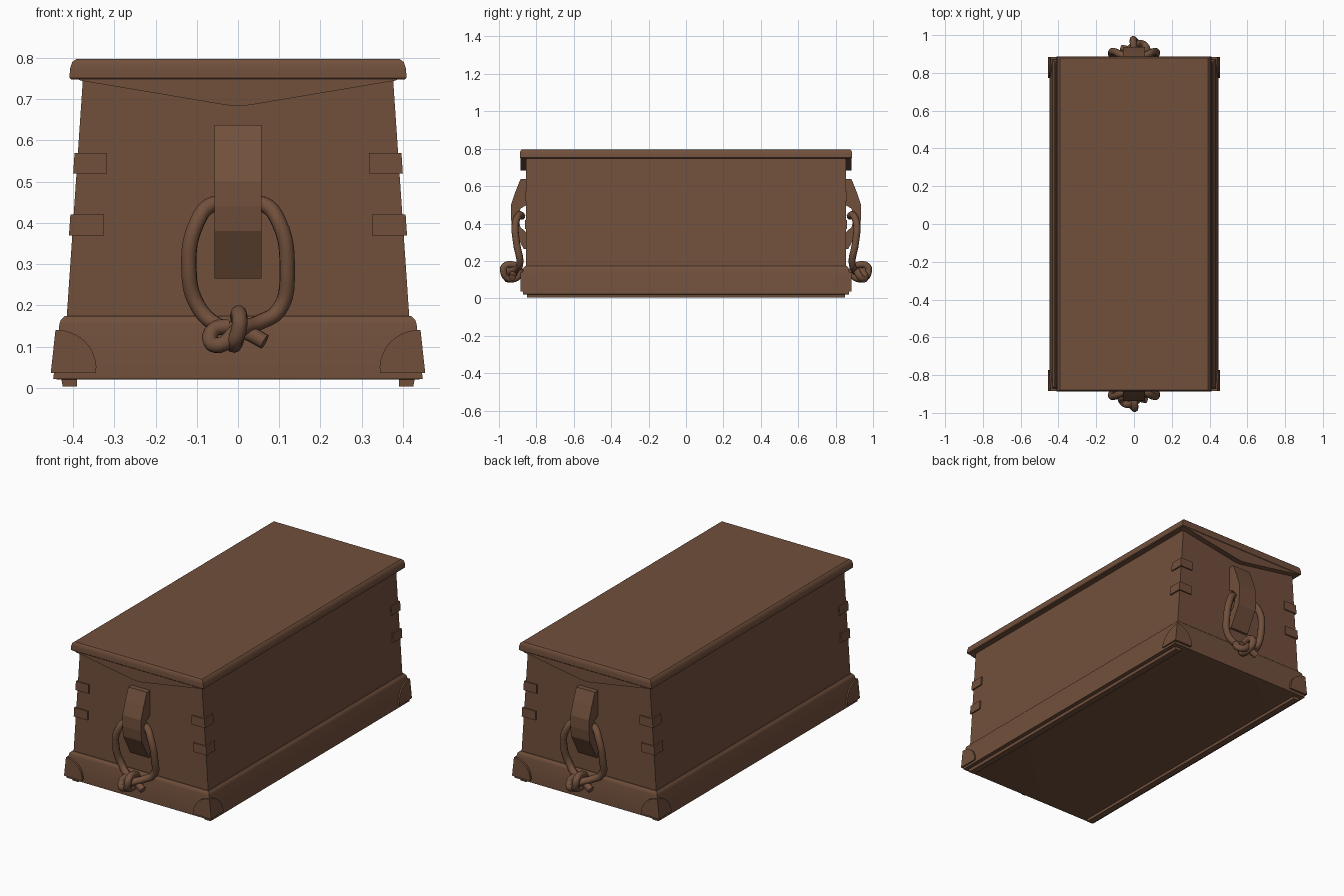
import bpy, bmesh, math
from mathutils import Vector

cube = bpy.data.objects.get("Cube")
if cube:
    bpy.data.objects.remove(cube, do_unlink=True)

brown = bpy.data.materials.new("brown_wood")
brown.use_nodes = True
COLOUR = (0.165, 0.08, 0.045, 1)
brown.diffuse_color = COLOUR
brown.node_tree.nodes["Principled BSDF"].inputs["Base Color"].default_value = COLOUR


def loft(name, rings, smooth=False):
    """Skin a stack of equal rings and cap both ends."""
    bm = bmesh.new()
    loops = [[bm.verts.new(p) for p in ring] for ring in rings]
    n = len(loops[0])
    for a, b in zip(loops, loops[1:]):
        for i in range(n):
            j = (i + 1) % n
            bm.faces.new((a[i], a[j], b[j], b[i]))
    bm.faces.new(loops[0][::-1])
    bm.faces.new(loops[-1])
    bmesh.ops.recalc_face_normals(bm, faces=bm.faces)
    mesh = bpy.data.meshes.new(name)
    bm.to_mesh(mesh)
    bm.free()
    mesh.materials.append(brown)
    obj = bpy.data.objects.new(name, mesh)
    bpy.context.collection.objects.link(obj)
    if smooth:
        bpy.ops.object.select_all(action='DESELECT')
        obj.select_set(True)
        bpy.context.view_layer.objects.active = obj
        bpy.ops.object.shade_smooth_by_angle(angle=math.radians(35))
    return obj


def box_stack(name, sections):
    """Rectangles given as half width, half length, height."""
    return loft(name, [[(-x, -y, z), (x, -y, z), (x, y, z), (-x, y, z)]
                       for x, y, z in sections], True)


def rope(name, points, radius, turn, closed=False):
    """Round cord through the points, on the front or the back."""
    curve = bpy.data.curves.new(name, 'CURVE')
    curve.dimensions = '3D'
    curve.bevel_depth = radius
    curve.bevel_resolution = 3
    curve.resolution_u = 6
    curve.use_fill_caps = True
    spline = curve.splines.new('BEZIER')
    spline.bezier_points.add(len(points) - 1)
    for bp, (x, y, z) in zip(spline.bezier_points, points):
        bp.co = Vector((x * turn, y * turn, z))
        bp.handle_left_type = bp.handle_right_type = 'AUTO'
    spline.use_cyclic_u = closed
    curve.materials.append(brown)
    obj = bpy.data.objects.new(name, curve)
    bpy.context.collection.objects.link(obj)


def wall_x(z):
    """Half width of the sloping side wall."""
    return 0.427 - 0.068 * z


def base_x(z):
    """Half width of the sloping base."""
    return 0.45 - 0.11 * z


# Body, skirting base and lid
box_stack("chest_body", [(wall_x(0.1), 0.855, 0.1), (wall_x(0.76), 0.855, 0.76)])
box_stack("base_skirting", [(0.43, 0.85, 0.02), (0.448, 0.872, 0.022), (base_x(0.155), 0.872, 0.155),
                            (0.43, 0.868, 0.165), (0.42, 0.86, 0.174)])
box_stack("lid", [(0.405, 0.885, 0.748), (0.409, 0.888, 0.752), (0.407, 0.888, 0.775),
                  (0.402, 0.885, 0.79), (0.393, 0.878, 0.797)])

# Runners under the long sides
for s in (-1, 1):
    side = "left" if s > 0 else "right"
    loft(side + "_runner", [[(s * 0.39, y, 0.004), (s * 0.425, y, 0.004),
                             (s * 0.43, y, 0.03), (s * 0.39, y, 0.03)] for y in (-0.85, 0.85)])

# Corner straps and rounded corner guards
for sx in (-1, 1):
    for sy in (-1, 1):
        corner = ("front_" if sy < 0 else "back_") + ("left" if sx > 0 else "right")
        for level, low, inner in (("lower", 0.37, 0.325), ("upper", 0.52, 0.318)):
            rings = []
            for z in (low, low + 0.05):
                w = wall_x(z)
                outline = [(inner, 0.85), (inner, 0.862), (w + 0.008, 0.862),
                           (w + 0.008, 0.785), (w - 0.01, 0.785), (w - 0.01, 0.85)]
                rings.append([(sx * x, sy * y, z) for x, y in outline])
            loft(corner + "_" + level + "_strap", rings)

        arc = [(0.0, 0.0)] + [(0.11 * math.cos(a), 0.105 * math.sin(a))
                              for a in [math.radians(9 * i) for i in range(11)]]
        loft(corner + "_guard_end",
             [[(sx * (base_x(0.036 + h) + 0.008 - u), sy * y, 0.036 + h) for u, h in arc]
              for y in (0.865, 0.884)])
        loft(corner + "_guard_side",
             [[(sx * (base_x(0.036 + h) + d), sy * (0.884 - u), 0.036 + h) for u, h in arc]
              for d in (-0.01, 0.008)])

# Handles and lid end boards, the same on both ends
CLEAT = [(0.85, 0.637), (0.885, 0.637), (0.912, 0.57), (0.936, 0.5), (0.937, 0.44), (0.93, 0.38),
         (0.868, 0.265), (0.85, 0.265), (0.85, 0.35), (0.885, 0.38), (0.898, 0.43),
         (0.885, 0.48), (0.85, 0.5)]
LOOP = [(0.065, -0.93, 0.112), (0.02, -0.92, 0.135), (-0.05, -0.9, 0.152), (-0.098, -0.888, 0.2),
        (-0.119, -0.905, 0.29), (-0.1, -0.912, 0.4), (-0.062, -0.893, 0.445), (0, -0.878, 0.44),
        (0.062, -0.893, 0.445), (0.1, -0.912, 0.4), (0.119, -0.905, 0.29), (0.1, -0.888, 0.19),
        (0.05, -0.905, 0.158), (0, -0.945, 0.14), (-0.04, -0.955, 0.105), (-0.065, -0.935, 0.11),
        (-0.06, -0.915, 0.14), (-0.02, -0.91, 0.15)]
KNOT = [(0.004, -0.97, 0.17), (0.002, -0.975, 0.14), (-0.01, -0.955, 0.11),
        (-0.005, -0.9, 0.115), (0.0, -0.89, 0.15), (0.0, -0.92, 0.178)]

for turn, end in ((1, "front"), (-1, "back")):
    board = [(-0.405, 0.755), (-0.38, 0.745), (-0.03, 0.686), (0, 0.683), (0.03, 0.686),
             (0.38, 0.745), (0.405, 0.755)]
    loft(end + "_lid_end_board", [[(x, -turn * y, z) for x, z in board] for y in (0.85, 0.886)], True)
    loft(end + "_cleat", [[(x, -turn * y, z) for y, z in CLEAT] for x in (-0.057, 0.057)])
    rope(end + "_rope_loop", LOOP, 0.019, turn)
    rope(end + "_rope_knot", KNOT, 0.019, turn, True)
